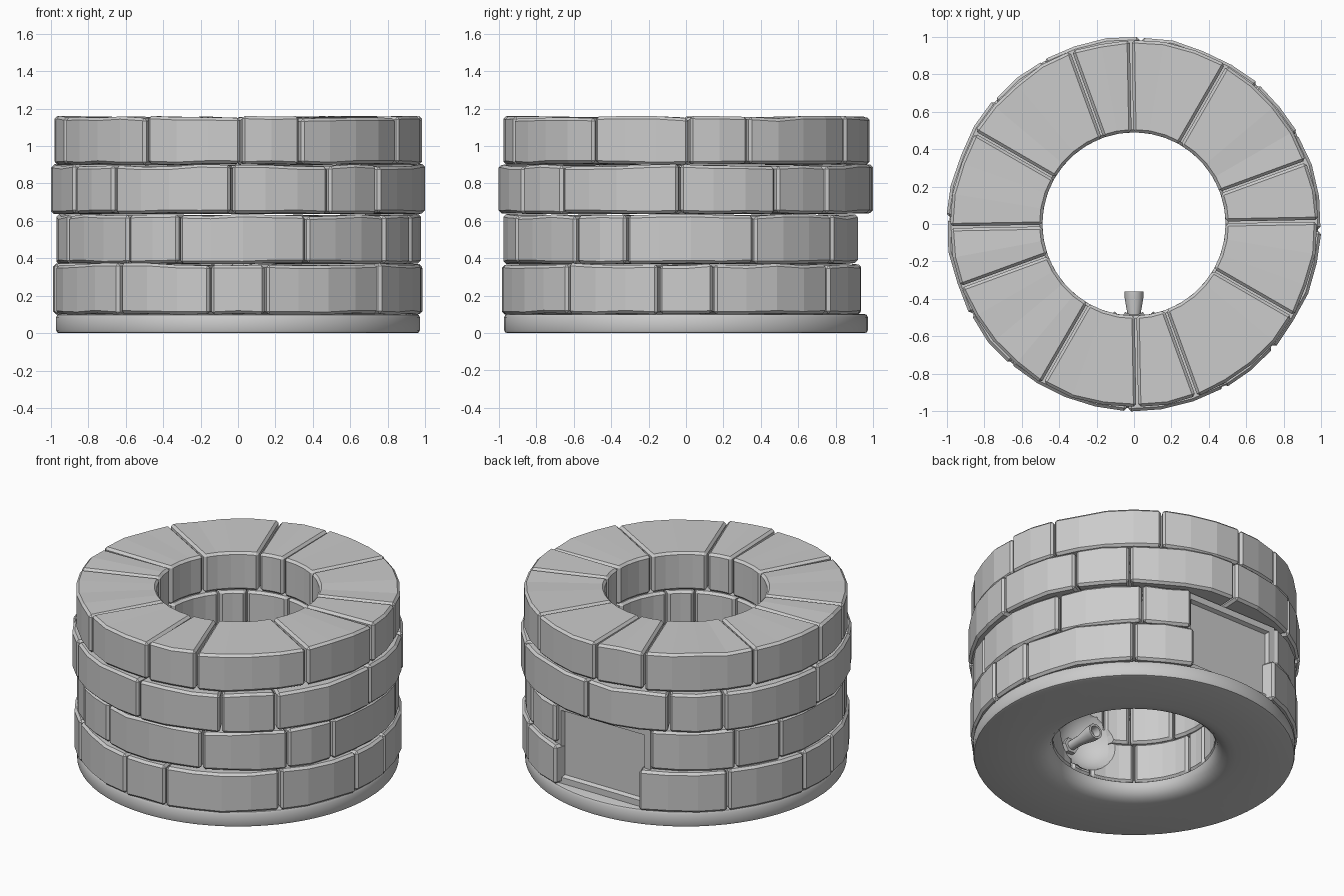
import bpy, bmesh, random
from math import sin, cos, radians, pi
from mathutils import Matrix

if "Cube" in bpy.data.objects:
    bpy.data.objects.remove(bpy.data.objects["Cube"])

random.seed(4)


def add_object(name, bm, smooth=False):
    bmesh.ops.recalc_face_normals(bm, faces=bm.faces)
    me = bpy.data.meshes.new(name)
    bm.to_mesh(me)
    bm.free()
    ob = bpy.data.objects.new(name, me)
    bpy.context.collection.objects.link(ob)
    if smooth:
        bpy.context.view_layer.objects.active = ob
        ob.select_set(True)
        bpy.ops.object.shade_smooth_by_angle(angle=radians(35))
        ob.select_set(False)
    return ob


def lathe(name, profile, steps, closed=False, matrix=Matrix(), smooth=True):
    """Turn an (r, z) profile around z."""
    bm = bmesh.new()
    rings = [[bm.verts.new((r * cos(2 * pi * i / steps), r * sin(2 * pi * i / steps), z))
              for i in range(steps)] for r, z in profile]
    pairs = list(zip(rings, rings[1:])) + ([(rings[-1], rings[0])] if closed else [])
    for a, b in pairs:
        for i in range(steps):
            j = (i + 1) % steps
            bm.faces.new((a[i], a[j], b[j], b[i]))
    if not closed:
        bm.faces.new(rings[0])
        bm.faces.new(rings[-1])
    bm.transform(matrix)
    return add_object(name, bm, smooth)


def add_brick(bm, a0, a1, r_in, r_out, z0, z1):
    """One wedge stone with slightly uneven edges."""
    n = max(2, round((a1 - a0) / 10))
    g_out, g_in = 0.3, 0.55          # half joint width in degrees
    rows = []
    for i in range(n + 1):
        t = i / n
        ao = radians(a0 + g_out + (a1 - a0 - 2 * g_out) * t)
        ai = radians(a0 + g_in + (a1 - a0 - 2 * g_in) * t)
        ro = r_out + random.uniform(-.006, .004)
        top = z1 + random.uniform(-.009, .007)
        bot = z0 + random.uniform(-.002, .007)
        rows.append([bm.verts.new(p) for p in (
            (ro * cos(ao), ro * sin(ao), bot), (ro * cos(ao), ro * sin(ao), top),
            (r_in * cos(ai), r_in * sin(ai), z1 - .002), (r_in * cos(ai), r_in * sin(ai), z0))])
    for a, b in zip(rows, rows[1:]):
        for k in range(4):
            m = (k + 1) % 4
            bm.faces.new((a[k], a[m], b[m], b[k]))
    bm.faces.new(rows[0])
    bm.faces.new(rows[-1])


def add_course(name, offsets, r_out, z0, z1, gap=None):
    """Ring of stones; the joint pattern repeats every quarter turn."""
    joints = sorted(q * 90 + o for q in range(4) for o in offsets)
    joints.append(joints[0] + 360)
    bm = bmesh.new()
    for a0, a1 in zip(joints, joints[1:]):
        if gap:
            if a0 >= gap[0] - 1 and a1 <= gap[1] + 1:
                continue
            if a0 < gap[0] < a1:
                a1 = gap[0]
            elif a0 < gap[1] < a1:
                a0 = gap[1]
        add_brick(bm, a0, a1, .49, r_out, z0, z1)
    ob = add_object(name, bm)
    bev = ob.modifiers.new("worn_edges", 'BEVEL')
    bev.width = .015
    bev.segments = 1
    bev.limit_method = 'ANGLE'
    bev.angle_limit = radians(40)
    return ob


# base ring with rounded edges
lathe("base_ring", [(.955, 0), (.967, .004), (.972, .015), (.972, .085), (.965, .098), (.95, .102),
                    (.50, .102), (.49, .095), (.495, .07), (.51, .04), (.54, .015), (.58, .003),
                    (.62, 0)], 72, closed=True)

# four courses of stones, the lower two open at the back for the hatch
course_1 = add_course("stone_course_1", (-8.6, 8.6, 50), .99, .10, .368, gap=(72, 108))
course_2 = add_course("stone_course_2", (22, 53, 71), .977, .37, .63, gap=(71, 112))
add_course("stone_course_3", (-2, 29, 48.5), 1.0, .637, .897)
add_course("stone_course_4", (1, 20, 60), .982, .90, 1.155)

# access hatch: block with a sunken panel on its back face
bm = bmesh.new()
bmesh.ops.create_cube(bm, size=1, matrix=Matrix.Translation((-.01, .69, .365))
                      @ Matrix.Diagonal((.70, .40, .53, 1)))
face = max(bm.faces, key=lambda f: f.calc_center_median().y)
bmesh.ops.inset_region(bm, faces=[face], thickness=.06)
bmesh.ops.inset_region(bm, faces=[face], thickness=.015, depth=-.025)
add_object("access_hatch", bm)

# round dish sunk in the inner front wall
centre = (0, -.40, .33)
bm = bmesh.new()
bmesh.ops.create_uvsphere(bm, u_segments=32, v_segments=16, radius=.222,
                          matrix=Matrix.Translation(centre))
cutter = add_object("dish_cutter", bm)
cutter.hide_render = True
cutter.display_type = 'WIRE'
for ob in (course_1, course_2):
    cut = ob.modifiers.new("dish_cut", 'BOOLEAN')
    cut.object = cutter
    cut.operation = 'DIFFERENCE'
    cut.solver = 'EXACT'
bm = bmesh.new()
bmesh.ops.create_uvsphere(bm, u_segments=32, v_segments=16, radius=.22,
                          matrix=Matrix.Translation(centre))
bmesh.ops.delete(bm, geom=[v for v in bm.verts if v.co.y > -.465], context='VERTS')
add_object("valve_dish", bm, smooth=True)
for ob in (course_1, course_2):     # bake the cuts, then drop the cutter
    dg = bpy.context.evaluated_depsgraph_get()
    me = bpy.data.meshes.new_from_object(ob.evaluated_get(dg))
    ob.modifiers.clear()
    ob.data = me
bpy.data.objects.remove(cutter)

# valve stem pointing inwards from the dish
turn = Matrix.Translation((0, -.63, .33)) @ Matrix.Rotation(-pi / 2, 4, 'X')
lathe("valve_nut", [(.052, 0), (.052, .045)], 6, matrix=turn, smooth=False)
lathe("valve_stem", [(.03, .04), (.032, .13), (.05, .235), (.05, .27), (.035, .27), (.03, .22)],
      12, matrix=turn)
